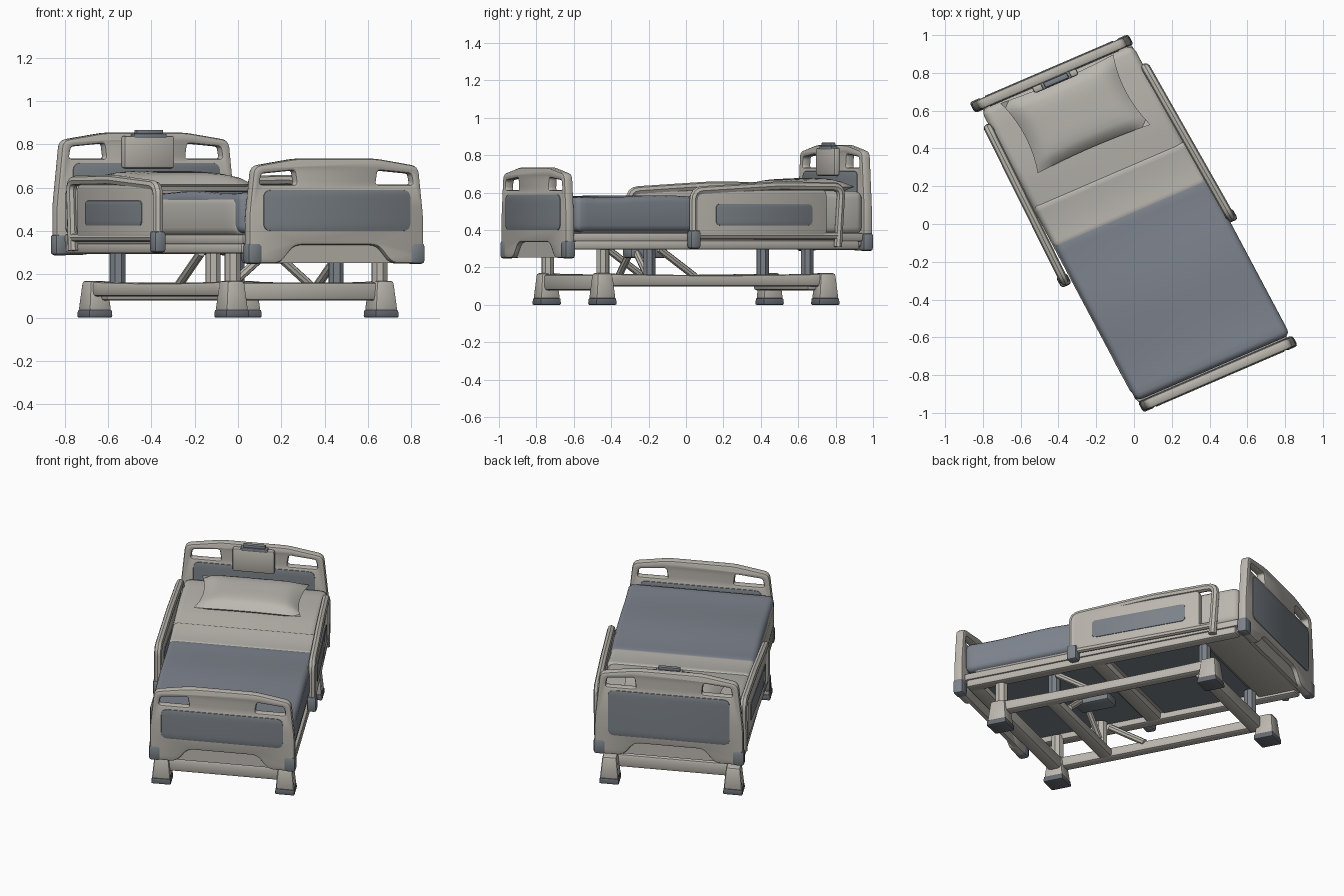
import bpy, bmesh, math
from mathutils import Matrix, Vector

if "Cube" in bpy.data.objects:
    bpy.data.objects.remove(bpy.data.objects["Cube"])

# The bed is built along local axes u (width), v (length, head at +v), z, then turned into place
PLACE = Matrix(((0.918, -0.469, 0, 0), (0.3955, 0.883, 0, 0), (0, 0, 1, 0), (0, 0, 0, 1)))


def material(name, col):
    m = bpy.data.materials.new(name)
    m.diffuse_color = (*col, 1)
    m.use_nodes = True
    m.node_tree.nodes["Principled BSDF"].inputs["Base Color"].default_value = m.diffuse_color
    return m


BEIGE = material("warm beige", (0.50, 0.475, 0.43))
LINEN = material("pale linen", (0.495, 0.475, 0.435))
BLUE = material("blanket grey blue", (0.205, 0.228, 0.268))
GREY = material("panel grey", (0.20, 0.225, 0.25))
DARK = material("dark grey", (0.13, 0.145, 0.165))


def finish(name, mesh, mat):
    mesh.transform(PLACE)
    mesh.materials.clear()
    mesh.materials.append(mat)
    ob = bpy.data.objects.new(name, mesh)
    bpy.context.collection.objects.link(ob)
    return ob


def from_bm(name, bm, mat):
    bmesh.ops.recalc_face_normals(bm, faces=bm.faces)
    me = bpy.data.meshes.new(name)
    bm.to_mesh(me)
    bm.free()
    return finish(name, me, mat)


def box(name, u, v, z, mat, bevel=0.0, top=1.0, seg=2, rise=None):
    """Box from ranges; top scales the upper face; rise(v) lifts the upper half."""
    bm = bmesh.new()
    bmesh.ops.create_cube(bm, size=1)
    for p in bm.verts:
        s = top if p.co.z > 0 else 1
        p.co = ((u[0] + u[1]) / 2 + p.co.x * s * (u[1] - u[0]),
                (v[0] + v[1]) / 2 + p.co.y * s * (v[1] - v[0]), z[0] if p.co.z < 0 else z[1])
    if bevel:
        bmesh.ops.bevel(bm, geom=bm.edges[:], offset=bevel, segments=seg, affect='EDGES', profile=0.5)
    if rise:
        for i in range(1, 14):
            c = v[0] + (v[1] - v[0]) * i / 14
            bmesh.ops.bisect_plane(bm, geom=bm.verts[:] + bm.edges[:] + bm.faces[:],
                                   plane_co=(0, c, 0), plane_no=(0, 1, 0))
        for p in bm.verts:
            if p.co.z > (z[0] + z[1]) / 2:
                p.co.z += rise(p.co.y)
    return from_bm(name, bm, mat)


def rounded(pts, r, n=4):
    """Round the corners of a polygon."""
    out = []
    for i, p in enumerate(pts):
        p, a, b = Vector(p), Vector(pts[i - 1]), Vector(pts[(i + 1) % len(pts)])
        s = p + (a - p).normalized() * min(r, (a - p).length * 0.45)
        e = p + (b - p).normalized() * min(r, (b - p).length * 0.45)
        for k in range(n + 1):
            t = k / n
            out.append(s * (1 - t) ** 2 + p * 2 * t * (1 - t) + e * t * t)
    return out


def curve_mesh(name, loops, cyclic, setup):
    cu = bpy.data.curves.new(name, 'CURVE')
    setup(cu)
    for loop in loops:
        sp = cu.splines.new('POLY')
        sp.points.add(len(loop) - 1)
        for q, p in zip(sp.points, loop):
            q.co = (p[0], p[1], p[2] if len(p) > 2 else 0, 1)
        sp.use_cyclic_u = cyclic
    ob = bpy.data.objects.new(name, cu)
    bpy.context.collection.objects.link(ob)
    bpy.context.view_layer.update()
    me = bpy.data.meshes.new_from_object(ob.evaluated_get(bpy.context.evaluated_depsgraph_get()))
    bpy.data.objects.remove(ob)
    bm = bmesh.new()
    bm.from_mesh(me)
    bmesh.ops.remove_doubles(bm, verts=bm.verts, dist=0.0004)
    bmesh.ops.recalc_face_normals(bm, faces=bm.faces)
    bm.to_mesh(me)
    bm.free()
    return me


def board(name, loops, pos, thick, mat, along='u', bevel=0.01, slant=0.0):
    """Flat shape with holes, standing across (u) or along (v) the bed."""
    def setup(cu):
        cu.dimensions, cu.fill_mode = '2D', 'BOTH'
        cu.extrude, cu.bevel_depth, cu.offset = thick / 2 - bevel, bevel, -bevel
        cu.bevel_resolution = 1
    me = curve_mesh(name, loops, True, setup)
    if along == 'u':
        me.transform(Matrix(((1, 0, 0, 0), (0, 0, -1, pos), (0, 1, 0, 0), (0, 0, 0, 1))))
    else:
        me.transform(Matrix(((slant, 0, 1, pos), (1, 0, 0, 0), (0, 1, 0, 0), (0, 0, 0, 1))))
    return finish(name, me, mat)


def tube(name, pts, r, mat):
    def setup(cu):
        cu.dimensions, cu.bevel_depth, cu.bevel_resolution, cu.use_fill_caps = '3D', r, 2, True
    return finish(name, curve_mesh(name, [pts], False, setup), mat)


def rect(a, b, c, d, r):
    return rounded([(a, c), (b, c), (b, d), (a, d)], r)


# Head and foot boards: handle holes, bottom notch, grey panels, corner bumpers
def end_board(name, v, c, wb, wt, z0, z1, inward, panel, hole):
    out = [(-wb, z0), (-0.28, z0), (-0.21, z0 + 0.085), (0.21, z0 + 0.085), (0.28, z0), (wb, z0),
           (wb, z0 + 0.22), (wt, z1 - 0.035), (0.2, z1), (-0.2, z1), (-wt, z1 - 0.035), (-wb, z0 + 0.22)]
    loops = [rounded([(c + x, z) for x, z in out], 0.035)]
    for s in (-1, 1):
        h = [(c + s * x, z) for x, z in ((0.2, hole[0]), (0.385, hole[0]), (0.375, hole[1]), (0.21, hole[1] + 0.015))]
        loops.append(rounded(h, 0.015))
    board(name, loops, v, 0.055, BEIGE, bevel=0.014)
    for s, side in ((1, "inner"), (-1, "outer")):
        board(f"{name}_{side}_panel", [rect(c - 0.37, c + 0.37, panel[0], panel[1], 0.04)],
              v + s * inward * 0.0275, 0.008, GREY, bevel=0.002)
    box(f"{name}_notch_plate", (c - 0.3, c + 0.3), (v + inward * 0.012 - 0.012, v + inward * 0.012 + 0.012),
        (z0 + 0.003, z0 + 0.11), BEIGE)
    for s in (-1, 1):
        x = c + s * (wb - 0.03)
        box(f"{name}_bumper", (x - 0.036, x + 0.036), (v - 0.032, v + 0.032), (z0 - 0.002, z0 + 0.095), GREY, 0.016)


end_board("headboard", 0.907, -0.012, 0.452, 0.42, 0.29, 0.855, -1, (0.42, 0.715), (0.735, 0.79))
end_board("footboard", -0.907, 0.02, 0.44, 0.415, 0.25, 0.735, 1, (0.40, 0.59), (0.615, 0.665))

# Control unit hung on the headboard
box("control_box", (-0.14, 0.115), (0.845, 0.885), (0.69, 0.84), BEIGE, 0.012)
box("control_box_head", (-0.09, 0.075), (0.845, 0.885), (0.825, 0.85), GREY, 0.006)
box("control_handset", (-0.075, 0.06), (0.85, 0.88), (0.848, 0.868), GREY, 0.006)


# Mattress, turned-down sheet and blanket
def head_rise(v):
    t = max(0, min(1, (v - 0.1) / 0.45))
    return 0.045 * t * t * (3 - 2 * t)


box("mattress", (-0.435, 0.44), (-0.84, 0.88), (0.375, 0.565), LINEN, 0.04, seg=3, rise=head_rise)
box("folded_sheet", (-0.43, 0.447), (0.04, 0.30), (0.40, 0.575), LINEN, 0.03, seg=3, rise=head_rise)
box("blanket", (-0.43, 0.457), (-0.87, 0.085), (0.39, 0.58), BLUE, 0.035, seg=3,
    rise=lambda v: -0.006 * math.cos(v * 9))

# Pillow with drawn-out corners
bm = bmesh.new()
for s in (-1, 1):
    g = bmesh.ops.create_grid(bm, x_segments=14, y_segments=12, size=1)["verts"]
    for p in g:
        x, y = p.co.x, p.co.y
        h = (max(0, 1 - x ** 4) * max(0, 1 - y ** 4)) ** 0.55
        p.co = (0.325 * x * (1 - 0.10 * (1 - y * y)), 0.66 + 0.21 * y * (1 - 0.06 * (1 - x * x)),
                0.624 + 0.008 * y + s * 0.052 * h)
bmesh.ops.remove_doubles(bm, verts=bm.verts, dist=0.0005)
from_bm("pillow", bm, LINEN)

# Mattress deck, its underside panels and the lifting frame
box("deck", (-0.425, 0.435), (-0.88, 0.88), (0.34, 0.385), BEIGE, 0.01)
for a, b in ((-0.80, -0.12), (0.02, 0.60)):
    box("deck_underside_panel", (-0.36, 0.36), (a, b), (0.333, 0.342), GREY)
for v in (-0.83, -0.05):
    box("deck_crossbar", (-0.39, 0.39), (v - 0.045, v + 0.045), (0.298, 0.35), BEIGE, 0.012)
box("head_underside", (-0.42, 0.41), (0.62, 0.895), (0.31, 0.36), BEIGE, 0.015)
for s in (-1, 1):
    box("deck_side_rail", (s * 0.395 - 0.035, s * 0.395 + 0.035), (-0.87, 0.86), (0.295, 0.345), BEIGE, 0.014)

# Side rails: bent tube, infill plate, grey panels, lower bumper (they close in towards the head)
for s in (-1, 1):
    d0 = 0.015 if s > 0 else 0.05
    k = -0.028 * s
    u = s * 0.466

    def at(v, z):
        return (u + k * v, v, z)
    a, b = -0.18 + d0, 0.715 + d0
    loop = rounded([(a, 0.31), (b, 0.31), (b + 0.01, 0.632), (0.35, 0.636), (a, 0.608)], 0.05)
    path = [at(b - 0.01, 0.31)] + [at(p.x, p.y) for p in loop if p.y > 0.40] + [at(a, 0.31)]
    tube("side_rail_tube", path, 0.024, BEIGE)
    board("side_rail_plate", [rect(a, 0.63 + d0, 0.365, 0.615, 0.03)], u, 0.034, BEIGE, 'v', 0.008, k)
    tube("side_rail_lower_bar", [at(a, 0.37), at(b - 0.01, 0.37)], 0.02, BEIGE)
    for d in (-1, 1):
        board("side_rail_panel", [rect(a + 0.13, 0.54 + d0, 0.425, 0.54, 0.025)], u + d * 0.0175, 0.007, GREY,
              'v', 0.002, k)
    e = u + k * a
    box("side_rail_bumper", (e - 0.03, e + 0.03), (a - 0.03, a + 0.035), (0.30, 0.40), GREY, 0.016)

# Base: feet with dark soles, beams, columns
for s in (-1, 1):
    for e in (-1, 1):
        u, v = s * 0.376, e * 0.675
        box("foot_sole", (u - 0.06, u + 0.06), (v - 0.063, v + 0.063), (0, 0.037), DARK, 0.008, top=0.96)
        box("base_foot", (u - 0.057, u + 0.057), (v - 0.06, v + 0.06), (0.03, 0.17), BEIGE, 0.014, top=0.76)
    box("base_side_beam", (s * 0.376 - 0.034, s * 0.376 + 0.034), (-0.67, 0.67), (0.098, 0.16), BEIGE, 0.016,
        rise=lambda v: 0.008 * (v / 0.67) ** 2)
    tube("foot_end_post", [(s * 0.37, -0.67, 0.15), (s * 0.37, -0.67, 0.32)], 0.037, BEIGE)
    tube("head_end_column", [(s * 0.30, 0.60, 0.12), (s * 0.30, 0.60, 0.32)], 0.037, GREY)
    tube("middle_column", [(s * 0.31, -0.36, 0.12), (s * 0.31, -0.36, 0.32)], 0.036, BEIGE if s < 0 else GREY)
    tube("cross_brace", [(s * 0.2, -0.32, 0.15), (s * 0.02, -0.32, 0.30)], 0.02, BEIGE)
    tube("long_brace", [(s * 0.35, -0.1, 0.15), (s * 0.35, -0.32, 0.30)], 0.02, BEIGE)
for v, z in ((-0.67, 0.163), (-0.35, 0.155), (0.61, 0.163)):
    box("base_cross_beam", (-0.37, 0.37), (v - 0.04, v + 0.04), (0.078 if abs(v) > 0.5 else 0.10, z), BEIGE, 0.016)
box("lift_motor", (-0.06, 0.06), (-0.36, -0.14), (0.25, 0.31), GREY, 0.015)

# Smooth shading with crisp edges
for ob in bpy.data.objects:
    ob.select_set(True)
    bpy.context.view_layer.objects.active = ob
bpy.ops.object.shade_smooth_by_angle(angle=math.radians(40))
